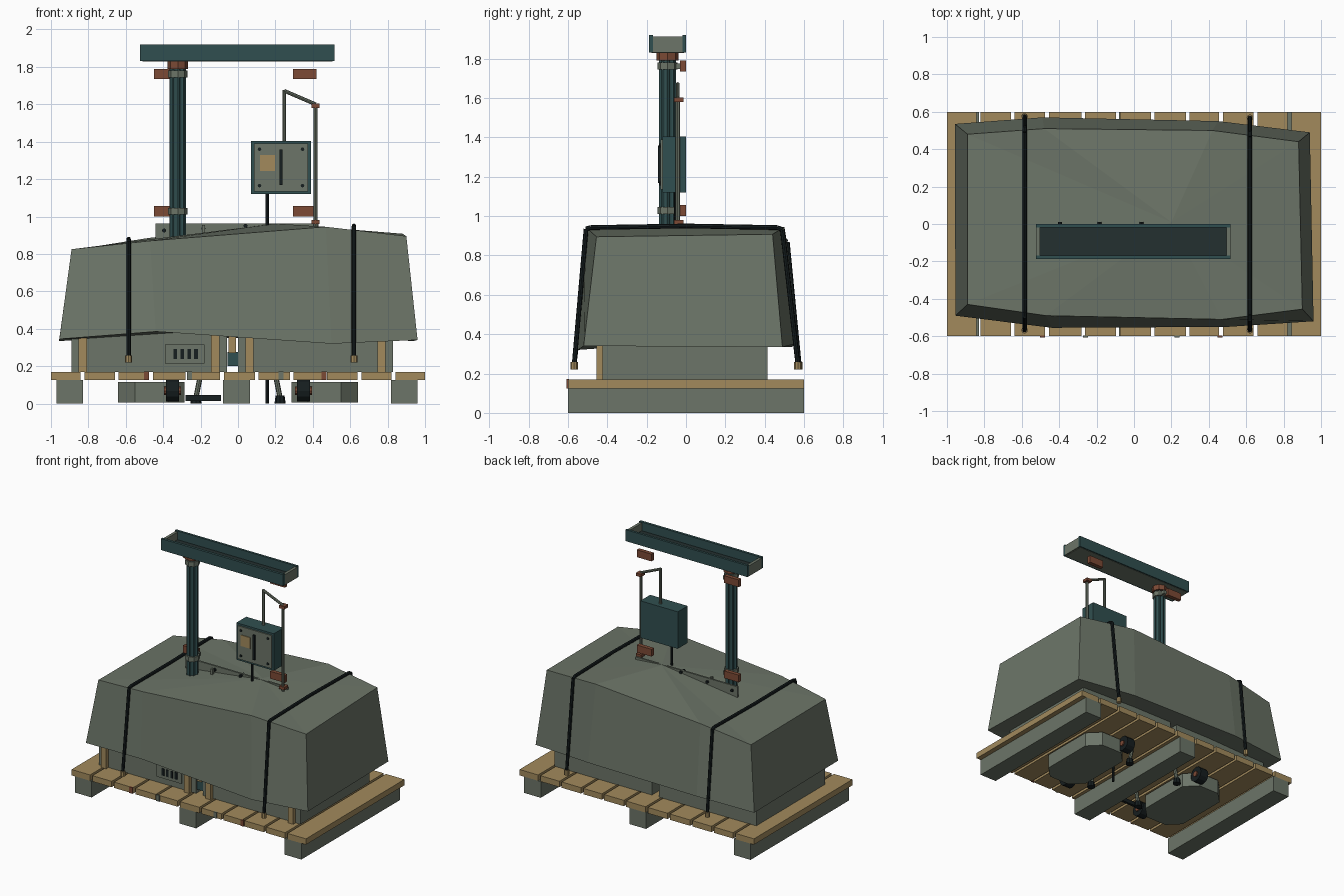
import bpy, bmesh, math
from mathutils import Vector

if "Cube" in bpy.data.objects:
    bpy.data.objects.remove(bpy.data.objects["Cube"])


def mat(name, rgb):
    m = bpy.data.materials.new(name)
    m.diffuse_color = (*rgb, 1)
    m.use_nodes = True
    m.node_tree.nodes["Principled BSDF"].inputs["Base Color"].default_value = m.diffuse_color
    return m


GREY = mat("grey_green", (0.15, 0.178, 0.138))
TAN = mat("pale_wood", (0.36, 0.255, 0.108))
TEAL = mat("teal_metal", (0.030, 0.078, 0.080))
BROWN = mat("rust_brown", (0.20, 0.068, 0.036))
DARK = mat("near_black", (0.008, 0.013, 0.014))
DEEP = mat("deep_teal", (0.017, 0.029, 0.029))


def finish(name, bm, m):
    bmesh.ops.recalc_face_normals(bm, faces=bm.faces)
    me = bpy.data.meshes.new(name)
    bm.to_mesh(me)
    bm.free()
    me.materials.append(m)
    ob = bpy.data.objects.new(name, me)
    bpy.context.collection.objects.link(ob)
    return ob


def box(name, x0, x1, y0, y1, z0, z1, m):
    bm = bmesh.new()
    bmesh.ops.create_cube(bm, size=1)
    for v in bm.verts:
        v.co = ((x0 + x1) / 2 + v.co.x * (x1 - x0),
                (y0 + y1) / 2 + v.co.y * (y1 - y0),
                (z0 + z1) / 2 + v.co.z * (z1 - z0))
    return finish(name, bm, m)


def rod(name, a, b, r, m, sides=8, r2=None):
    a, b = Vector(a), Vector(b)
    bm = bmesh.new()
    bmesh.ops.create_cone(bm, cap_ends=True, segments=sides, radius1=r,
                          radius2=r if r2 is None else r2, depth=(b - a).length)
    rot = (b - a).to_track_quat('Z', 'Y')
    for v in bm.verts:
        v.co = rot @ v.co + (a + b) / 2
    return finish(name, bm, m)


def prism(name, pts, z0, z1, m):
    bm = bmesh.new()
    f = bm.faces.new([bm.verts.new((x, y, z0)) for x, y in pts])
    ext = bmesh.ops.extrude_face_region(bm, geom=[f])
    for v in ext["geom"]:
        if isinstance(v, bmesh.types.BMVert):
            v.co.z = z1
    return finish(name, bm, m)


# pallet deck and runners
gaps = [-0.832, -0.648, -0.465, -0.272, -0.085, 0.1, 0.288, 0.465, 0.65, 0.832]
edges = [-1.01] + gaps + [1.01]
for i in range(11):
    box(f"pallet_plank_{i}", edges[i] + 0.01, edges[i + 1] - 0.01, -0.6, 0.6, 0.125, 0.17, TAN)
for i, x in enumerate((-0.9, -0.008, 0.89)):
    box(f"pallet_runner_{i}", x - 0.071, x + 0.071, -0.6, 0.6, 0, 0.125, GREY)

# cargo below the cover, with timber uprights
box("cargo_left", -0.89, -0.06, -0.425, 0.415, 0.17, 0.5, GREY)
box("cargo_right", 0.0, 0.83, -0.425, 0.415, 0.17, 0.5, GREY)
for i, x in enumerate((-0.83, -0.122, 0.062, 0.767)):
    box(f"timber_upright_{i}", x - 0.022, x + 0.022, -0.455, -0.42, 0.17, 0.42, TAN)
box("middle_wedge", -0.05, -0.012, -0.43, -0.39, 0.27, 0.42, TAN)
box("middle_plate", -0.055, 0.0, -0.42, -0.38, 0.2, 0.275, TEAL)

# vent panel
box("vent_panel", -0.39, -0.18, -0.434, -0.42, 0.215, 0.315, GREY)
for i in range(4):
    x = -0.345 + i * 0.037
    box(f"vent_slot_{i}", x, x + 0.02, -0.438, -0.43, 0.238, 0.292, DARK)

# tarpaulin cover: lower rim, upper rim and a peak
rim = [(-.957, .535, .335), (-.49, .57, .35), (.45, .55, .35), (.94, .49, .335),
       (.96, -.52, .34), (.5, -.55, .32), (-.44, -.555, .385), (-.955, -.49, .345)]
top = [(-.89, .48, .82), (-.48, .51, .885), (.42, .5, .945), (.88, .44, .908),
       (.9, -.455, .895), (.47, -.51, .945), (-.47, -.49, .87), (-.89, -.43, .825)]
bm = bmesh.new()
lo = [bm.verts.new(p) for p in rim]
hi = [bm.verts.new(p) for p in top]
peak = bm.verts.new((0.2, 0.01, 0.962))
base = bm.verts.new((0, 0, 0.36))
for i in range(8):
    j = (i + 1) % 8
    bm.faces.new((lo[i], lo[j], hi[j], hi[i]))
    bm.faces.new((hi[i], hi[j], peak))
    bm.faces.new((lo[j], lo[i], base))
finish("tarpaulin", bm, GREY)

# tie-down straps with end hooks
straps = {-0.585: [(-.568, .25), (-.492, .868), (-.47, .874), (0, .872), (.49, .88), (.515, .868), (.575, .25)],
          0.62: [(-.568, .25), (-.508, .935), (-.485, .942), (0, .95), (.465, .942), (.49, .93), (.568, .25)]}
for n, (x, path) in enumerate(straps.items()):
    for k in range(len(path) - 1):
        (ya, za), (yb, zb) = path[k], path[k + 1]
        rod(f"strap_{n}_{k}", (x, ya, za), (x, yb, zb), 0.012, DARK)
    for k in (0, -1):
        y, z = path[k]
        rod(f"strap_hook_{n}_{abs(k)}", (x, y, z - 0.03), (x, y, z + 0.008), 0.018, TAN)

# fluted mast
mx, my = -0.322, -0.094
flutes = []
for i in range(32):
    r = 0.043 if i % 4 < 2 else 0.035
    a = i * math.tau / 32
    flutes.append((mx + r * math.cos(a), my + r * math.sin(a)))
prism("mast", flutes, 0.6, 1.8, TEAL)
rod("mast_cap", (mx, my, 1.79), (mx, my, 1.832), 0.056, BROWN)

# clamp collars and rear blocks
for i, z in enumerate((1.028, 1.762)):
    rod(f"mast_collar_{i}", (mx, my, z - 0.018), (mx, my, z + 0.018), 0.052, GREY)
    box(f"collar_arm_{i}", mx - 0.02, mx + 0.02, -0.06, -0.02, z - 0.014, z + 0.014, GREY)
    box(f"mount_block_left_{i}", -0.45, -0.325, -0.03, 0, z - 0.028, z + 0.028, BROWN)
    box(f"mount_block_right_{i}", 0.295, 0.42, -0.03, 0, z - 0.028, z + 0.028, BROWN)

# open trough on the mast
box("trough_floor", -0.51, 0.505, -0.175, -0.01, 1.83, 1.845, GREY)
box("trough_liner", -0.505, 0.5, -0.172, -0.012, 1.845, 1.853, DEEP)
box("trough_front", -0.525, 0.517, -0.188, -0.168, 1.832, 1.92, TEAL)
box("trough_back", -0.525, 0.517, -0.018, 0, 1.832, 1.92, TEAL)
for s, x in (("left", -0.514), ("right", 0.506)):
    box(f"trough_end_{s}", x - 0.011, x + 0.011, -0.168, -0.018, 1.832, 1.912, GREY)

# beam lying in the top of the cover
box("cross_beam", -0.44, 0.43, -0.014, 0.0, 0.86, 0.962, GREY)
for i, (x, z) in enumerate(((-0.395, 0.925), (-0.185, 0.935), (0.04, 0.95))):
    rod(f"beam_bolt_{i}", (x, -0.035, z), (x, 0.012, z), 0.011, DARK)
box("beam_peg", -0.193, -0.177, -0.06, -0.04, 0.88, 0.955, GREY)

# side pole with swinging arm
py = -0.042
rod("side_pole", (0.415, py, 0.92), (0.415, py, 1.6), 0.011, GREY)
rod("swing_arm", (0.415, py, 1.6), (0.247, py, 1.672), 0.010, GREY)
rod("drop_rod", (0.247, py, 1.677), (0.247, py, 1.40), 0.010, GREY)
for i, z in enumerate((0.97, 1.592)):
    box(f"pole_joint_{i}", 0.393, 0.437, -0.06, -0.012, z - 0.011, z + 0.011, BROWN)

# control cabinet
box("cabinet", 0.07, 0.39, -0.12, 0, 1.12, 1.405, TEAL)
box("cabinet_door", 0.086, 0.375, -0.129, -0.12, 1.135, 1.39, GREY)
box("cabinet_label", 0.117, 0.198, -0.134, -0.128, 1.243, 1.328, TAN)
box("door_handle", 0.223, 0.239, -0.142, -0.128, 1.168, 1.358, DARK)
for i in range(4):
    x, z = (0.115, 0.345)[i % 2], (1.165, 1.36)[i // 2]
    rod(f"door_screw_{i}", (x, -0.134, z), (x, -0.12, z), 0.010, DARK)
rod("cable", (0.157, -0.05, 0), (0.157, -0.05, 1.13), 0.010, DARK)

# undercarriage: chamfered tubs, wheels, legs and clips
for s, n in ((-1, "left"), (1, "right")):
    cx, hx, hy, c = s * 0.463, 0.178, 0.3, 0.09
    octo = [(cx - hx, -hy + c), (cx - hx + c, -hy), (cx + hx - c, -hy), (cx + hx, -hy + c),
            (cx + hx, hy - c), (cx + hx - c, hy), (cx - hx + c, hy), (cx - hx, hy - c)]
    prism(f"tub_{n}", octo, 0.005, 0.115, GREY)
    for t in (-1, 1):
        wx, wy = s * 0.35, t * 0.33
        rod(f"wheel_{n}_{t}", (wx - 0.035, wy, 0.068), (wx + 0.035, wy, 0.068), 0.058, DARK, 12)
        rod(f"wheel_hub_{n}_{t}", (wx - 0.045, wy, 0.068), (wx + 0.045, wy, 0.068), 0.022, BROWN)
        lx, ly = s * 0.225, t * 0.22
        rod(f"leg_{n}_{t}", (lx, ly, 0.03), (lx - s * 0.02, ly, 0.13), 0.014, GREY)
        rod(f"foot_{n}_{t}", (lx, ly, 0.0), (lx, ly, 0.042), 0.03, DARK, 8, 0.024)
    for k, x in enumerate((0.23, 0.46)):
        x = x * s + (0 if s > 0 else -0.03)
        box(f"deck_clip_{n}_{k}", x - 0.013, x + 0.013, -0.607, -0.595, 0.125, 0.172,
            GREY if k == 0 else BROWN)
box("axle_bar", -0.28, -0.09, -0.26, -0.24, 0.015, 0.045, DARK)
